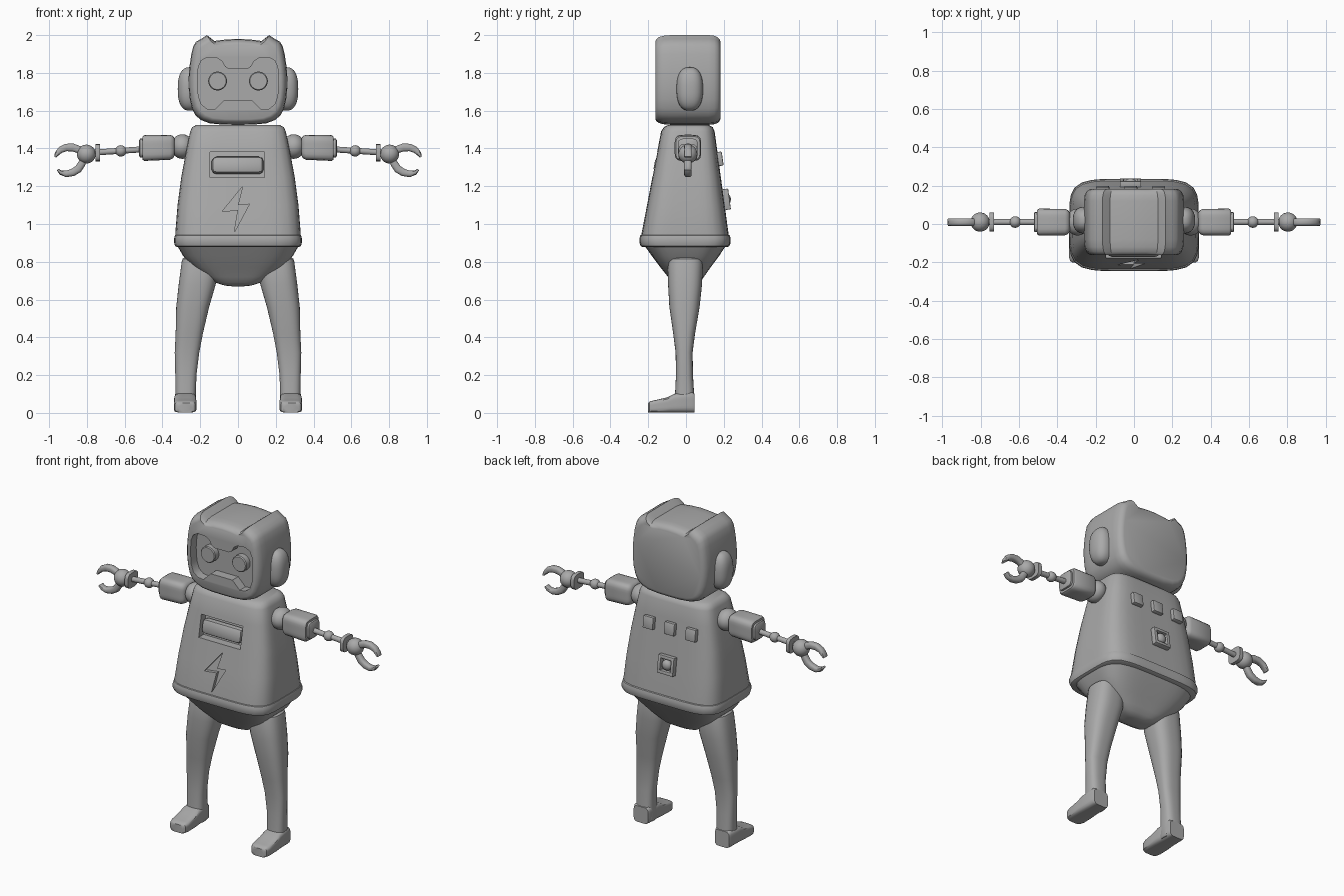
import bpy, bmesh, math
from mathutils import Vector

grey = bpy.data.materials.new("plain grey")
grey.diffuse_color = (0.4, 0.4, 0.4, 1)


def finish(name, bm, angle=38):
    bmesh.ops.recalc_face_normals(bm, faces=bm.faces)
    me = bpy.data.meshes.new(name)
    bm.to_mesh(me)
    bm.free()
    me.materials.append(grey)
    ob = bpy.data.objects.new(name, me)
    bpy.context.collection.objects.link(ob)
    shade(ob, angle)
    return ob


def shade(ob, angle=38):
    bpy.ops.object.select_all(action='DESELECT')
    ob.select_set(True)
    bpy.context.view_layer.objects.active = ob
    bpy.ops.object.shade_smooth_by_angle(angle=math.radians(angle))


def loft(name, rings, angle=38):
    bm = bmesh.new()
    vs = [[bm.verts.new(p) for p in r] for r in rings]
    n = len(rings[0])
    for a, b in zip(vs, vs[1:]):
        for i in range(n):
            bm.faces.new((a[i], a[(i + 1) % n], b[(i + 1) % n], b[i]))
    bm.faces.new(vs[0])
    bm.faces.new(vs[-1])
    return finish(name, bm, angle)


def ring(c, u, v, hu, hv, power=2, n=32):
    """Superellipse ring around c in the plane of u and v."""
    c, u, v = Vector(c), Vector(u), Vector(v)
    out = []
    for i in range(n):
        t = 2 * math.pi * (i + 0.5) / n
        cs, sn = math.cos(t), math.sin(t)
        r = (abs(cs) ** power + abs(sn) ** power) ** (-1 / power)
        out.append(c + u * (hu * r * cs) + v * (hv * r * sn))
    return out


X, Y, Z = (1, 0, 0), (0, 1, 0), (0, 0, 1)


def stack(name, rows, power=5, n=48):
    """Loft upward from rows of z, centre x, half width, front y, back y."""
    return loft(name, [ring((cx, (f + b) / 2, z), X, Y, hx, (b - f) / 2, power, n)
                       for z, cx, hx, f, b in rows])


def along_x(name, s, rows, power=2, n=24):
    """Loft sideways from rows of x, z, half depth, half height."""
    return loft(name, [ring((s * x, 0.01, z), Y, Z, hy, hz, power, n)
                       for x, z, hy, hz in rows])


def ball(name, c, r, power=1.0):
    bm = bmesh.new()
    bmesh.ops.create_uvsphere(bm, u_segments=32, v_segments=20, radius=1)
    for v in bm.verts:
        k = sum(abs(a) ** (2 * power) for a in v.co) ** (-1 / (2 * power))
        v.co = Vector([c[i] + r[i] * k * v.co[i] for i in range(3)])
    return finish(name, bm)


def box(name, c, size, tilt=0, bevel=0.006):
    bm = bmesh.new()
    bmesh.ops.create_cube(bm, size=1)
    for v in bm.verts:
        v.co = Vector([v.co[i] * size[i] for i in range(3)])
    if bevel:
        bmesh.ops.bevel(bm, geom=bm.edges[:], offset=bevel, segments=2,
                        profile=0.5, affect='EDGES')
    ob = finish(name, bm)
    ob.location, ob.rotation_euler = c, (tilt, 0, 0)
    return ob


def cut(ob, outline, floor):
    """Sink an x-z outline into the front of ob, down to floor(z)."""
    tool = loft("cutter", [[(x, -0.5, z) for x, z in outline],
                           [(x, floor(z), z) for x, z in outline]])
    m = ob.modifiers.new("cut", 'BOOLEAN')
    m.operation, m.solver, m.object = 'DIFFERENCE', 'EXACT', tool
    bpy.context.view_layer.objects.active = ob
    bpy.ops.object.modifier_apply(modifier=m.name)
    bpy.data.objects.remove(tool)
    shade(ob)


def mirrored(half):
    return half + [(-x, z) for x, z in reversed(half) if x > 0]


def front(z):
    return -0.235 + 0.191 * (z - 0.95)


def back(z):
    return 0.225 - 0.136 * (z - 0.95)


# Torso, hip bowl and belt
torso = stack("torso", [
    (0.90, 0, 0.33, -0.24, 0.23), (0.95, 0, 0.332, -0.235, 0.225),
    (1.10, 0, 0.32, front(1.1), back(1.1)), (1.25, 0, 0.30, front(1.25), back(1.25)),
    (1.40, 0, 0.272, front(1.4), back(1.4)), (1.49, 0, 0.253, front(1.49), back(1.49)),
    (1.512, 0, 0.243, -0.118, 0.142), (1.525, 0, 0.22, -0.095, 0.12)])
stack("hip_bowl", [
    (0.67, 0, 0.03, -0.02, 0.03), (0.674, 0, 0.07, -0.05, 0.05),
    (0.69, 0, 0.12, -0.075, 0.075), (0.72, 0, 0.17, -0.095, 0.095),
    (0.77, 0, 0.235, -0.135, 0.13), (0.83, 0, 0.29, -0.18, 0.175),
    (0.90, 0, 0.33, -0.23, 0.22)], power=4)
stack("belt", [
    (0.878, 0, 0.322, -0.23, 0.22), (0.884, 0, 0.333, -0.24, 0.23),
    (0.90, 0, 0.338, -0.246, 0.236), (0.925, 0, 0.338, -0.246, 0.236),
    (0.94, 0, 0.334, -0.242, 0.232), (0.945, 0, 0.325, -0.23, 0.222)])

# Chest window with bar, and engraved bolt
cut(torso, [(-0.147, 1.245), (0.14, 1.245), (0.14, 1.38), (-0.147, 1.38)],
    lambda z: front(z) + 0.05)
cut(torso, [(0.025, 1.2), (-0.085, 1.065), (0.0, 1.075), (-0.02, 0.955),
            (0.06, 1.105), (0.0, 1.1)], lambda z: front(z) + 0.022)
box("chest_bar", (-0.002, front(1.31) + 0.028, 1.31), (0.275, 0.06, 0.092), -0.19, 0.025)

# Back buttons and socket
for i in (-1, 0, 1):
    box("back_button", (-0.018 + 0.146 * i, back(1.345) + 0.008, 1.345),
        (0.07, 0.03, 0.075), 0.135)
for dx, dz, w, h in ((-0.045, 0, 0.02, 0.11), (0.045, 0, 0.02, 0.11),
                     (0, 0.045, 0.11, 0.02), (0, -0.045, 0.11, 0.02)):
    box("socket_frame", (-0.018 + dx, back(1.13 + dz) + 0.01, 1.13 + dz),
        (w, 0.04, h), 0.135, 0.004)
ball("socket_knob", (-0.018, back(1.13) + 0.012, 1.13), (0.032, 0.025, 0.032))

# Head with two ridges running front to back
outline = mirrored([(0, 1.525), (0.08, 1.526), (0.15, 1.533), (0.195, 1.55),
                    (0.225, 1.575), (0.243, 1.61), (0.255, 1.66), (0.261, 1.72),
                    (0.261, 1.78), (0.256, 1.84), (0.247, 1.90), (0.237, 1.94),
                    (0.222, 1.965), (0.195, 1.98), (0.165, 2.0), (0.145, 1.985),
                    (0.125, 1.969), (0.07, 1.976), (0, 1.98)])
head = loft("head", [[(x * s, y, 1.75 + (z - 1.75) * s) for x, z in outline]
                     for y, s in ((-0.162, 0.87), (-0.157, 0.91), (-0.145, 0.955),
                                  (-0.12, 0.985), (-0.08, 1), (0.12, 1), (0.15, 0.985),
                                  (0.168, 0.955), (0.178, 0.91), (0.183, 0.86))])
cut(head, mirrored([(0, 1.655), (0.075, 1.655), (0.125, 1.605), (0.165, 1.61),
                    (0.195, 1.635), (0.21, 1.68), (0.215, 1.76), (0.21, 1.83),
                    (0.195, 1.865), (0.165, 1.882), (0.11, 1.878), (0.085, 1.862),
                    (0.068, 1.832), (0.05, 1.822), (0, 1.822)]), lambda z: -0.105)

for s in (-1, 1):
    # Eyes and ear covers
    loft("eye", [ring((s * 0.108, y, 1.757), X, Z, r, r) for y, r in
                 ((-0.10, 0.05), (-0.14, 0.05), (-0.146, 0.045))])
    ball("ear_cover", (s * 0.255, 0.02, 1.715), (0.064, 0.07, 0.115), 1.25)

    # Arm
    ball("shoulder", (s * 0.295, 0.01, 1.41), (0.06, 0.07, 0.065))
    along_x("upper_arm", s, [
        (0.335, 1.408, 0.05, 0.045), (0.345, 1.407, 0.063, 0.06),
        (0.36, 1.406, 0.069, 0.066), (0.495, 1.402, 0.07, 0.068),
        (0.505, 1.402, 0.064, 0.062), (0.506, 1.402, 0.052, 0.05),
        (0.518, 1.402, 0.052, 0.05), (0.523, 1.402, 0.044, 0.042)], 5, 32)
    along_x("forearm", s, [(0.51, 1.395, 0.016, 0.016), (0.81, 1.375, 0.016, 0.016)])
    ball("elbow", (s * 0.62, 0.01, 1.387), (0.03, 0.03, 0.03))
    along_x("wrist_disc", s, [(0.731, 1.377, 0.05, 0.046), (0.754, 1.377, 0.05, 0.046)], 4)
    ball("hand", (s * 0.803, 0.01, 1.37), (0.05, 0.05, 0.05))

    # Claw fingers, tapering to the tips
    for path in ([(0.825, 1.375), (0.845, 1.395), (0.875, 1.405), (0.91, 1.405),
                  (0.94, 1.392), (0.96, 1.37), (0.968, 1.355)],
                 [(0.81, 1.35), (0.828, 1.318), (0.846, 1.291), (0.875, 1.273),
                  (0.91, 1.265), (0.938, 1.272), (0.955, 1.288)]):
        rings = []
        for i, (x, z) in enumerate(path):
            (x0, z0), (x1, z1) = path[max(i - 1, 0)], path[min(i + 1, 6)]
            side = Vector((-(z1 - z0) * s, 0, x1 - x0)).normalized()
            h = (0.016, 0.02, 0.021, 0.02, 0.017, 0.012, 0.006)[i]
            rings.append(ring((s * x, 0.01, z), side, Y, h, 0.02, 3, 16))
        loft("claw_finger", rings)

    # Leg and foot
    stack("leg", [(z, s * cx, hx, f, b) for z, cx, hx, f, b in (
        (0.01, 0.277, 0.05, -0.055, 0.038), (0.02, 0.277, 0.057, -0.06, 0.045),
        (0.10, 0.277, 0.054, -0.058, 0.043), (0.20, 0.276, 0.056, -0.053, 0.037),
        (0.32, 0.270, 0.065, -0.055, 0.035), (0.42, 0.258, 0.072, -0.068, 0.048),
        (0.56, 0.240, 0.087, -0.088, 0.072), (0.68, 0.216, 0.098, -0.095, 0.085),
        (0.80, 0.200, 0.098, -0.095, 0.09), (0.815, 0.200, 0.094, -0.09, 0.086),
        (0.825, 0.200, 0.08, -0.07, 0.068))], 2.8, 32)
    loft("foot", [ring((s * 0.28, y, h / 2 + 0.002), X, Z, w, h / 2, 5) for y, w, h in (
        (-0.2, 0.042, 0.05), (-0.193, 0.053, 0.058), (-0.17, 0.06, 0.064),
        (-0.10, 0.06, 0.08), (-0.06, 0.058, 0.10), (0.03, 0.056, 0.11),
        (0.045, 0.05, 0.10))])
